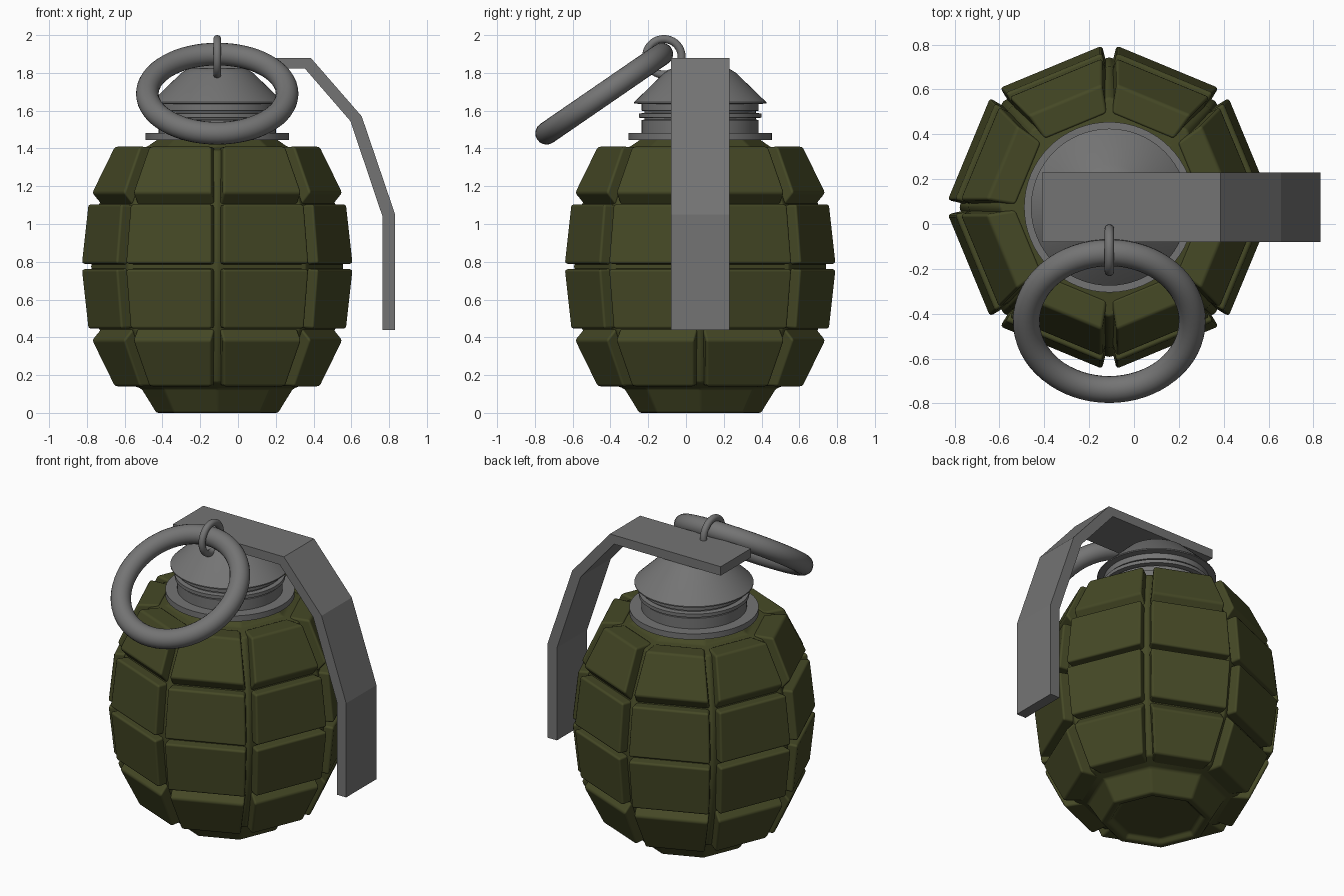
import bpy, bmesh, math
from mathutils import Vector

if "Cube" in bpy.data.objects:
    bpy.data.objects.remove(bpy.data.objects["Cube"])

CX, CY = -0.11, 0.075      # grenade axis
MID = 0.775                # mirror height of the segment rows


def material(name, rgb):
    m = bpy.data.materials.new(name)
    m.diffuse_color = (*rgb, 1)
    m.use_nodes = True
    m.node_tree.nodes["Principled BSDF"].inputs["Base Color"].default_value = m.diffuse_color
    return m


GREEN = material("olive green", (0.060, 0.066, 0.019))
GREY = material("steel grey", (0.175, 0.175, 0.175))


def make(name, bm, mat, smooth=None, bevel=0):
    bmesh.ops.recalc_face_normals(bm, faces=bm.faces)
    me = bpy.data.meshes.new(name)
    bm.to_mesh(me)
    bm.free()
    me.materials.append(mat)
    ob = bpy.data.objects.new(name, me)
    bpy.context.collection.objects.link(ob)
    bpy.context.view_layer.objects.active = ob
    ob.select_set(True)
    if bevel:
        b = ob.modifiers.new("bevel", 'BEVEL')
        b.width, b.segments, b.limit_method = bevel, 2, 'ANGLE'
        b.angle_limit = math.radians(25)
        b.harden_normals = bool(smooth)
    if smooth:
        bpy.ops.object.shade_smooth_by_angle(angle=math.radians(smooth))
    ob.select_set(False)
    return ob


def lathe(name, profile, sides, mat, smooth=None, bevel=0):
    """Closed turned solid around the grenade axis, profile of (radius, z)."""
    bm = bmesh.new()
    rings = [[bm.verts.new((CX + r * math.cos(a), CY + r * math.sin(a), z))
              for a in (2 * math.pi * i / sides for i in range(sides))]
             for r, z in profile]
    for lo, hi in zip(rings, rings[1:]):
        for i in range(sides):
            j = (i + 1) % sides
            bm.faces.new((lo[i], lo[j], hi[j], hi[i]))
    bm.faces.new(rings[0])
    bm.faces.new(rings[-1])
    return make(name, bm, mat, smooth, bevel)


def octagon_point(k, r, z, gap):
    """Point near octagon corner k, moved by gap along the side towards k+1 (or back)."""
    c = lambda n: Vector((math.cos(n * math.pi / 4), math.sin(n * math.pi / 4), 0)) * r
    a = c(k)
    b = c(k + 1) if gap > 0 else c(k - 1)
    return a + (b - a).normalized() * abs(gap) + Vector((CX, CY, z))


# Body core with base foot and recessed bottom
lathe("body_core", [(0.26, 0.03), (0.285, 0.0), (0.325, 0.0), (0.355, 0.05), (0.405, 0.13),
                    (0.49, 0.16), (0.63, 0.45), (0.67, MID), (0.63, 1.10), (0.49, 1.39),
                    (0.38, 1.405), (0.30, 1.46)], 8, GREEN, 30, 0.012)

# Raised body segments: outer and inner (radius, z) at the bottom and top of each row
upper = [((0.735, 0.79), (0.70, 1.105), (0.64, 0.785), (0.60, 1.10)),
         ((0.68, 1.165), (0.56, 1.41), (0.61, 1.09), (0.42, 1.405))]
flip = lambda p: (p[0], 2 * MID - p[1])
rows = upper + [tuple(flip(p) for p in row) for row in upper]
bm = bmesh.new()
for row in rows:
    for k in range(8):
        v = []
        for (r, z), gap in zip(row, (0.035, 0.035, 0.012, 0.012)):
            v.append(bm.verts.new(octagon_point(k, r, z, gap)))
            v.append(bm.verts.new(octagon_point(k + 1, r, z, -gap)))
        for f in ((0, 1, 3, 2), (4, 5, 7, 6), (0, 1, 5, 4), (2, 3, 7, 6), (0, 2, 6, 4), (1, 3, 7, 5)):
            bm.faces.new([v[i] for i in f])
make("body_segments", bm, GREEN, 40, 0.014)

# Fuse: collar plate, grooved neck and conical cap
lathe("collar_plate", [(0.38, 1.445), (0.38, 1.482)], 64, GREY, 30)
lathe("fuse_neck", [(0.31, 1.47), (0.31, 1.55), (0.295, 1.553), (0.295, 1.56), (0.325, 1.563),
                    (0.325, 1.585), (0.295, 1.588), (0.295, 1.597), (0.31, 1.60), (0.31, 1.645)],
      64, GREY, 30)
lathe("fuse_cap", [(0.31, 1.635), (0.35, 1.638), (0.35, 1.645), (0.19, 1.80), (0.15, 1.825),
                   (0.08, 1.838)], 64, GREY, 35)

# Safety lever: bent strip
outer = [(-0.41, 1.88), (0.385, 1.88), (0.655, 1.57), (0.832, 1.05), (0.832, 0.44)]
inner = [(-0.41, 1.822), (0.355, 1.822), (0.595, 1.545), (0.765, 1.04), (0.765, 0.44)]
bm = bmesh.new()
grid = [[bm.verts.new((x, y, z)) for x, z in line]
        for line, y in ((outer, -0.08), (outer, 0.23), (inner, 0.23), (inner, -0.08))]
for a, b in zip(grid, grid[1:] + grid[:1]):
    for i in range(4):
        bm.faces.new((a[i], a[i + 1], b[i + 1], b[i]))
for i in (0, 4):
    bm.faces.new([line[i] for line in grid])
make("safety_lever", bm, GREY)


# Pull ring and the small link ring through the lever
def ring(name, loc, rot, major, minor):
    bpy.ops.mesh.primitive_torus_add(location=loc, rotation=rot, major_radius=major,
                                     minor_radius=minor, major_segments=64, minor_segments=20)
    ob = bpy.context.object
    ob.name = name
    ob.data.materials.append(GREY)
    bpy.ops.object.shade_smooth()
    ob.select_set(False)


ring("pull_ring", (CX, -0.433, 1.69), (math.radians(34.5), 0, 0), 0.37, 0.06)
ring("link_ring", (CX, -0.117, 1.885), (0, math.pi / 2, 0), 0.094, 0.021)
